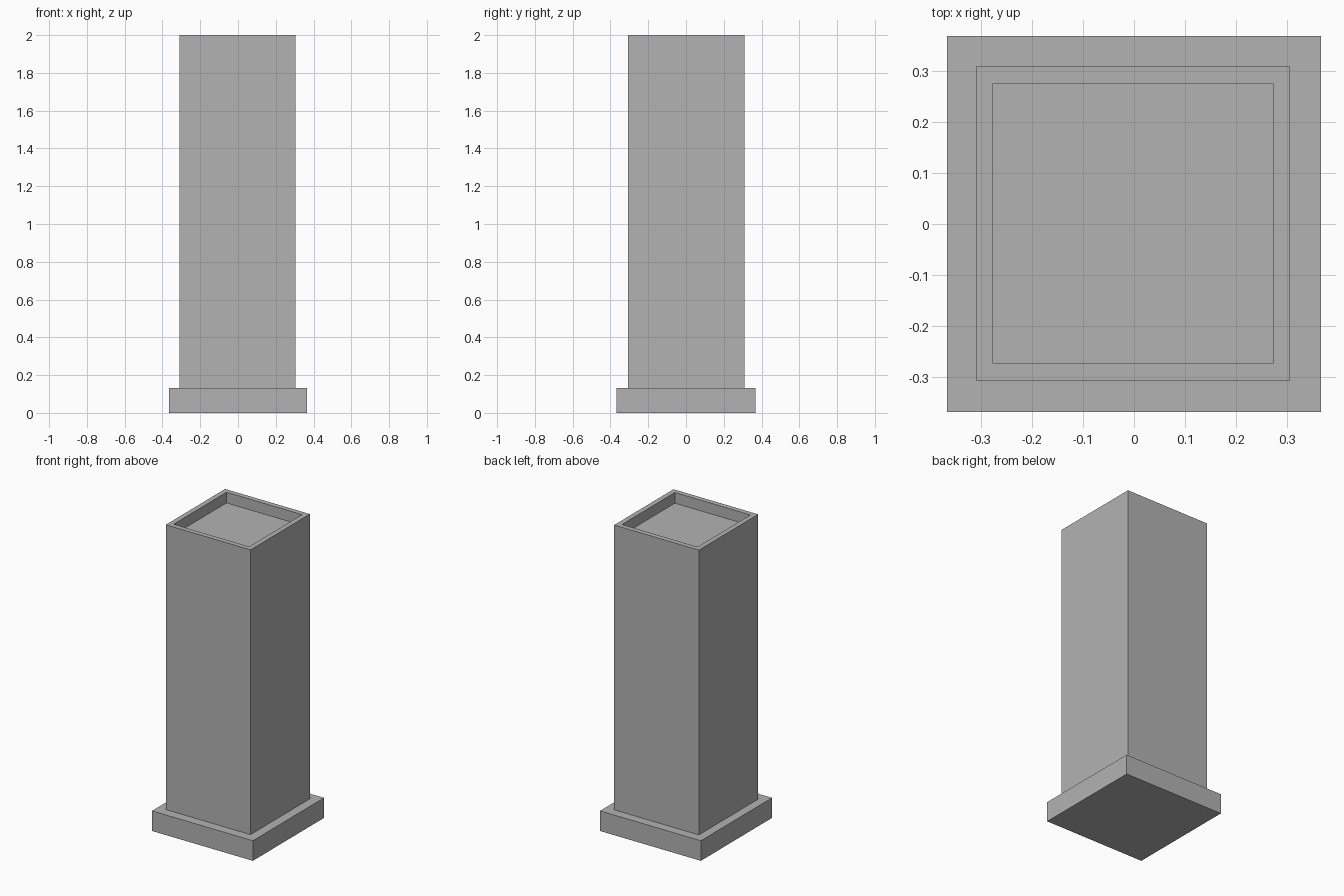
import bpy
import bmesh
from mathutils import Matrix

cube = bpy.data.objects.get("Cube")
if cube:
    bpy.data.objects.remove(cube, do_unlink=True)

# Single stone grey
grey = bpy.data.materials.new("stone_grey")
grey.use_nodes = True
colour = (0.45, 0.45, 0.45, 1)
grey.diffuse_color = colour
grey.node_tree.nodes["Principled BSDF"].inputs["Base Color"].default_value = colour


def block(name, size, centre, bottom, rim=0, depth=0):
    """Flat-sided block, with an optional square recess in its top."""
    bm = bmesh.new()
    bmesh.ops.create_cube(bm, size=1)
    move = Matrix.Translation((*centre, bottom + size[2] / 2))
    bm.transform(move @ Matrix.Diagonal((*size, 1)))
    if rim:
        bm.normal_update()
        top = max(bm.faces, key=lambda f: f.calc_center_median().z)
        bmesh.ops.inset_region(bm, faces=[top], thickness=rim)
        # A second ring becomes the recess walls
        bmesh.ops.inset_region(bm, faces=[top], thickness=0, depth=0)
        bmesh.ops.translate(bm, verts=top.verts[:], vec=(0, 0, -depth))
        bmesh.ops.recalc_face_normals(bm, faces=bm.faces[:])
    mesh = bpy.data.meshes.new(name)
    bm.to_mesh(mesh)
    bm.free()
    mesh.materials.append(grey)
    obj = bpy.data.objects.new(name, mesh)
    bpy.context.collection.objects.link(obj)
    return obj


base_height = 0.132
# Plinth, then the shaft with a sunken top
block("plinth", (0.732, 0.737, base_height), (0, 0), 0)
block("shaft", (0.615, 0.615, 2 - base_height), (-0.002, 0.001), base_height,
      rim=0.047, depth=0.07)
